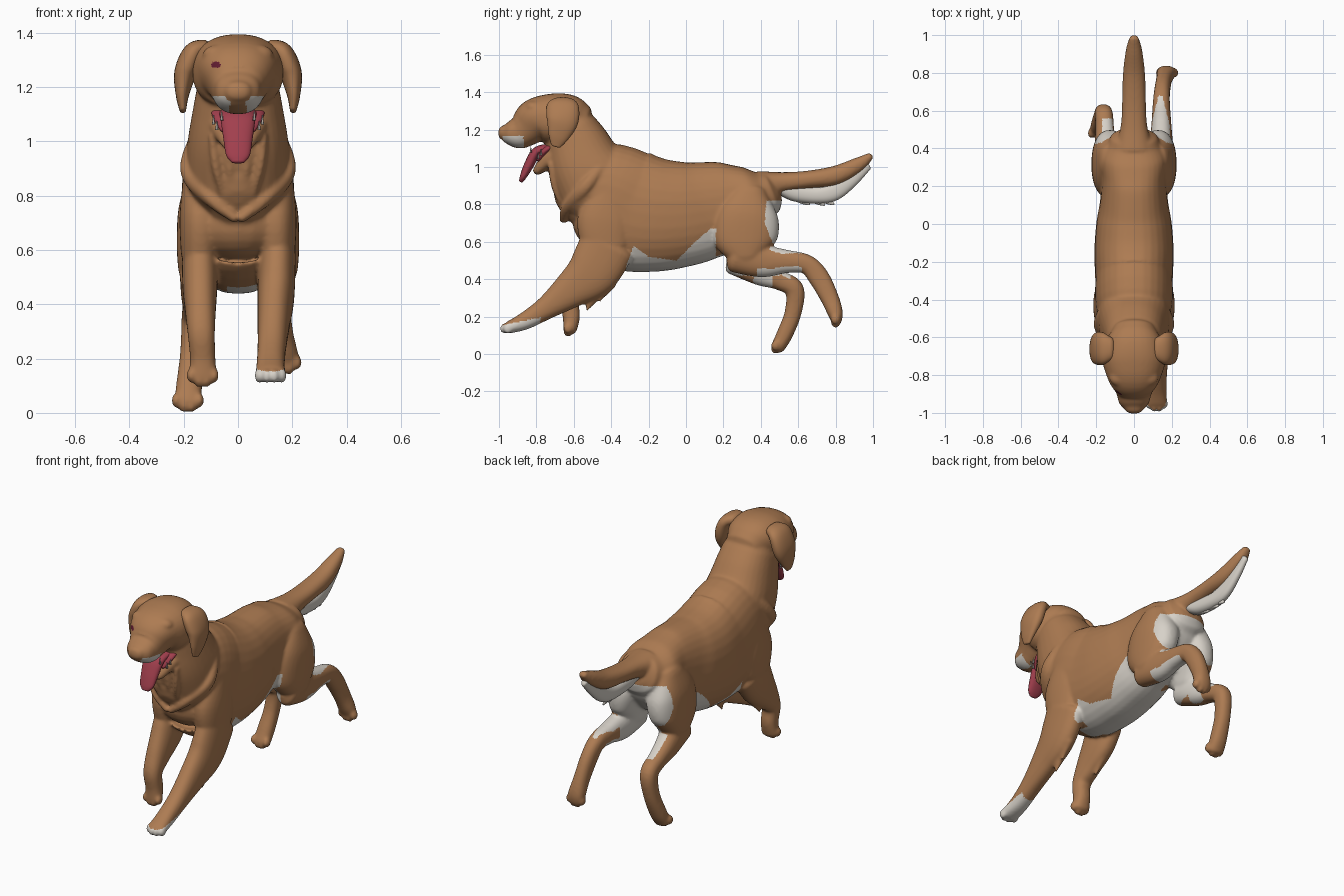
import bpy, bmesh, math
from mathutils import Vector, Matrix


def material(name, rgb):
    m = bpy.data.materials.new(name)
    m.diffuse_color = (*rgb, 1)
    return m


BROWN = material("brown fur", (0.42, 0.2, 0.085))
WHITE = material("cream white", (0.68, 0.64, 0.58))
RED = material("tongue red", (0.36, 0.05, 0.075))
EYE = material("dark eye red", (0.12, 0.012, 0.03))


def spline(pts, steps):
    """Catmull-Rom interpolation of rows of numbers."""
    out = []
    for i in range(len(pts) - 1):
        a, b, c, d = pts[max(i - 1, 0)], pts[i], pts[i + 1], pts[min(i + 2, len(pts) - 1)]
        for s in range(steps):
            t = s / steps
            out.append([0.5 * (2 * q + (r - p) * t + (2 * p - 5 * q + 4 * r - w) * t * t
                               + (3 * q - p - 3 * r + w) * t ** 3) for p, q, r, w in zip(a, b, c, d)])
    out.append(list(pts[-1]))
    return out


def loft(bm, pts, sides=32, steps=6, flip=False):
    """Rounded tube through (x, y, z, half width in x, half thickness)."""
    if flip:
        pts = [(-p[0], *p[1:]) for p in pts]
    rows = spline(pts, steps)
    cen = [Vector(r[:3]) for r in rows]
    rings = []
    for i, r in enumerate(rows):
        t = (cen[min(i + 1, len(rows) - 1)] - cen[max(i - 1, 0)]).normalized()
        rings.append((cen[i], max(r[3], 0.004), max(r[4], 0.004), t))

    def dome(ring, sign):
        c, a, b, t = ring
        d = 0.65 * min(a, b)
        return [(c + t * sign * d * math.sin(k), a * math.cos(k), b * math.cos(k), t)
                for k in (0.5, 1.0, 1.35)]
    rings = dome(rings[0], -1)[::-1] + rings + dome(rings[-1], 1)
    loops = []
    for c, a, b, t in rings:
        side = (Vector((1, 0, 0)) - t * t.x).normalized()
        up = side.cross(t)
        loop = []
        for k in range(sides):
            u = 2 * math.pi * k / sides
            cu, su = math.cos(u), math.sin(u)
            loop.append(bm.verts.new(c + side * a * math.copysign(abs(cu) ** 0.87, cu)
                                     + up * b * math.copysign(abs(su) ** 0.87, su)))
        loops.append(loop)
    faces = [bm.faces.new(loops[0]), bm.faces.new(loops[-1][::-1])]
    for p, q in zip(loops, loops[1:]):
        for k in range(sides):
            j = (k + 1) % sides
            faces.append(bm.faces.new((p[k], q[k], q[j], p[j])))
    bmesh.ops.recalc_face_normals(bm, faces=faces)


def ball(bm, loc, size):
    bmesh.ops.create_uvsphere(bm, u_segments=20, v_segments=12, radius=1,
                              matrix=Matrix.Translation(loc) @ Matrix.Diagonal((*size, 1)))


def finish(name, bm, mats):
    me = bpy.data.meshes.new(name)
    bm.to_mesh(me)
    bm.free()
    ob = bpy.data.objects.new(name, me)
    bpy.context.collection.objects.link(ob)
    for m in mats:
        me.materials.append(m)
    me.polygons.foreach_set("use_smooth", [True] * len(me.polygons))
    return ob


bm = bmesh.new()
# torso and chest
loft(bm, [(0, -.60, .79, .11, .15), (0, -.54, .83, .175, .25), (0, -.42, .835, .205, .295),
          (0, -.30, .77, .205, .325), (0, -.15, .745, .21, .305), (0, 0, .75, .20, .28),
          (0, .12, .77, .18, .26), (0, .25, .795, .17, .235), (0, .36, .83, .175, .18),
          (0, .425, .855, .14, .125)])
ball(bm, (0, -.46, .70), (.185, .145, .135))
# neck
loft(bm, [(0, -.46, .88, .195, .235), (0, -.535, 1.0, .185, .205), (0, -.585, 1.12, .165, .175),
          (0, -.62, 1.20, .15, .15)])
# skull and muzzle
loft(bm, [(0, -.585, 1.235, .125, .12), (0, -.64, 1.255, .155, .135), (0, -.72, 1.255, .168, .137),
          (0, -.80, 1.247, .145, .122), (0, -.86, 1.205, .108, .098), (0, -.90, 1.185, .092, .088),
          (0, -.95, 1.182, .078, .062), (0, -.98, 1.185, .05, .038)])
ball(bm, (0, -.98, 1.195), (.036, .02, .022))
# lower jaw
loft(bm, [(0, -.64, 1.10, .13, .06), (0, -.72, 1.05, .105, .05), (0, -.775, 1.0, .07, .033),
          (0, -.80, .975, .05, .022)])
# tail
loft(bm, [(0, .40, .90, .10, .08), (0, .52, .918, .07, .055), (0, .65, .932, .063, .048),
          (0, .80, .955, .058, .052), (0, .92, 1.012, .043, .04), (0, .985, 1.058, .025, .02)])
for s in (False, True):
    k = -1 if s else 1
    # brow, shoulder, thigh
    ball(bm, (k * .075, -.815, 1.32), (.055, .045, .035))
    loft(bm, [(.12, -.40, .88, .08, .10), (.135, -.43, .72, .08, .15), (.14, -.43, .58, .07, .13)], flip=s)
    loft(bm, [(.10, .34, .86, .085, .10), (.12, .325, .74, .10, .17), (.138, .315, .61, .088, .17),
              (.145, .32, .52, .075, .10)], flip=s)
    # chest ruff edge and mane locks
    loft(bm, [(.11, -.42, 1.05, .025, .025), (.165, -.47, .98, .028, .028), (.18, -.55, .88, .03, .035),
              (.10, -.635, .79, .028, .03), (.01, -.655, .715, .018, .022)], 16, flip=s)
    for x in (.03, .08):
        loft(bm, [(x * 1.2, -.72, 1.02, .014, .02), (x, -.70, .90, .017, .022),
                  (x * .6, -.655, .78, .01, .015)], 12, flip=s)
# right front leg, stretched forward
loft(bm, [(.145, -.42, .58, .068, .15), (.14, -.50, .44, .068, .138), (.132, -.62, .34, .06, .098),
          (.125, -.75, .245, .053, .062), (.12, -.86, .178, .052, .047), (.12, -.945, .143, .056, .033)])
# left front leg, folded
loft(bm, [(-.14, -.42, .58, .065, .13), (-.14, -.48, .48, .065, .12), (-.138, -.57, .37, .056, .08),
          (-.135, -.62, .29, .05, .052), (-.13, -.613, .20, .047, .046), (-.13, -.62, .13, .052, .036)])
# right hind leg, kicked back
loft(bm, [(.145, .27, .54, .07, .105), (.145, .41, .50, .062, .09), (.145, .54, .495, .052, .062),
          (.145, .645, .48, .045, .052), (.15, .71, .41, .042, .056), (.16, .768, .30, .042, .049),
          (.17, .798, .22, .05, .041), (.175, .805, .175, .046, .028)])
# left hind leg, pushing off
loft(bm, [(-.145, .28, .52, .07, .105), (-.15, .40, .44, .06, .075), (-.155, .50, .395, .05, .053),
          (-.16, .58, .345, .048, .051), (-.17, .572, .22, .043, .045), (-.18, .525, .10, .048, .043),
          (-.185, .49, .036, .05, .037)])
# toes
for cx, cy, cz in ((.12, -.97, .137), (-.13, -.63, .12), (.175, .80, .168), (-.185, .48, .028)):
    for i in (-1.5, -.5, .5, 1.5):
        back = .018 if abs(i) > 1 else 0
        up = back if cx < 0 or cy > 0 else 0
        ball(bm, (cx + i * .028, cy + (0 if up else back), cz + up), (.018, .026, .028))
# elbow feathering
for x, y, z in ((.13, -.53, .23), (.14, -.46, .28), (-.14, -.50, .30)):
    loft(bm, [(x, y + .05, z + .1, .03, .04), (x, y + .01, z + .03, .012, .018), (x, y, z, .005, .005)], 12)

# fuse into one skin
raw = finish("dog_body", bm, [])
rm = raw.modifiers.new("fuse", 'REMESH')
rm.mode, rm.voxel_size = 'VOXEL', 0.0075
sm = raw.modifiers.new("soften", 'SMOOTH')
sm.factor, sm.iterations = 0.5, 12
me = bpy.data.meshes.new_from_object(raw.evaluated_get(bpy.context.evaluated_depsgraph_get()))
raw.modifiers.clear()
raw.data = me
me.materials.clear()
for m in (BROWN, WHITE, EYE):
    me.materials.append(m)


def curve(v, pts):
    for (a, p), (b, q) in zip(pts, pts[1:]):
        if v <= b:
            return p + (q - p) * (v - a) / (b - a)
    return pts[-1][1]


BELLY = [(-.32, .47), (-.28, .58), (-.2, .52), (-.05, .5), (.05, .6), (.13, .67), (.16, .67)]
REAR = [(.52, .59), (.56, .50), (.6, .46), (.7, .42), (.82, .43)]


def coat(c, n):
    """Coat colour from place and direction."""
    x, y, z = c
    if y < -.7 and ((x + .08) / .018) ** 2 + ((z - 1.28) / .012) ** 2 < 1:
        return 2
    inner = n.x * x < 0.02
    white = (
        (-.32 < y < .16 and z < curve(y, BELLY))                            # belly
        or (-.4 < y < -.3 and z < .49 and -.04 < x < .07)
        or (.15 < y < .5 and z < .8 and inner and abs(x) < .13 and z > .42)  # inner thighs
        or (.56 < z < .82 and curve(z, REAR) < y)                           # back of thighs
        or (x > 0 and .45 < y < .68 and .5 < z < .6 and n.z > .3
            and abs(x - .14) < .05 - max(0, y - .52) * .25)                 # right shank, top
        or (x > 0 and .38 < y < .62 and z < .48 and n.z < -.3)              # right shank, below
        or (x < 0 and .36 < y < .46 and .36 < z < .6 and n.x > .2)          # left shank
        or (-.17 < x < -.11 and .42 < y < .56 and z > .38 and n.z > .4 and z < .6)
        or (y < -.78 and z < .155 + (y + .98) * .2)                         # paw
        or (-.98 < y < -.87 and 1.08 < z < 1.165 and abs(x) > .03))         # lips
    return 1 if white else 0


for p in me.polygons:
    p.use_smooth = True
    p.material_index = coat(p.center, p.normal)

# ears
for s, name in ((False, "right_ear"), (True, "left_ear")):
    bm = bmesh.new()
    loft(bm, [(.12, -.66, 1.345, .03, .06), (.165, -.66, 1.325, .038, .085), (.195, -.66, 1.25, .04, .085),
              (.205, -.68, 1.17, .024, .058), (.203, -.695, 1.115, .012, .028)], flip=s)
    finish(name, bm, [BROWN])

# tongue and mouth lining
bm = bmesh.new()
loft(bm, [(0, -.70, 1.12, .10, .02), (0, -.755, 1.085, .092, .022), (0, -.79, 1.04, .065, .016)])
loft(bm, [(0, -.74, 1.105, .07, .02), (0, -.80, 1.08, .064, .026), (0, -.84, 1.01, .054, .026),
          (0, -.87, .95, .044, .018), (0, -.882, .926, .026, .011)])
finish("tongue", bm, [RED])

# teeth
bm = bmesh.new()
for s in (-1, 1):
    for x, y, z in ((.09, -.775, 1.08), (.078, -.79, 1.06), (.06, -.83, 1.095)):
        bmesh.ops.create_cone(bm, cap_ends=True, segments=8, radius1=.006, radius2=.001, depth=.035,
                              matrix=Matrix.Translation((s * x, y, z)))
finish("teeth", bm, [WHITE])

# tail feathering with ragged tips
bm = bmesh.new()
loft(bm, [(0, .50, .885, .05, .03), (0, .58, .862, .042, .045), (0, .70, .85, .035, .045),
          (0, .79, .87, .03, .05), (0, .88, .93, .025, .04), (0, .965, 1.01, .018, .03)])
for y, z in ((.66, .80), (.74, .797), (.79, .80), (.82, .845), (.88, .895)):
    loft(bm, [(0, y - .09, z + .06, .025, .035), (0, y - .03, z + .02, .012, .02), (0, y, z, .004, .005)], 12)
finish("tail_feather", bm, [WHITE])
